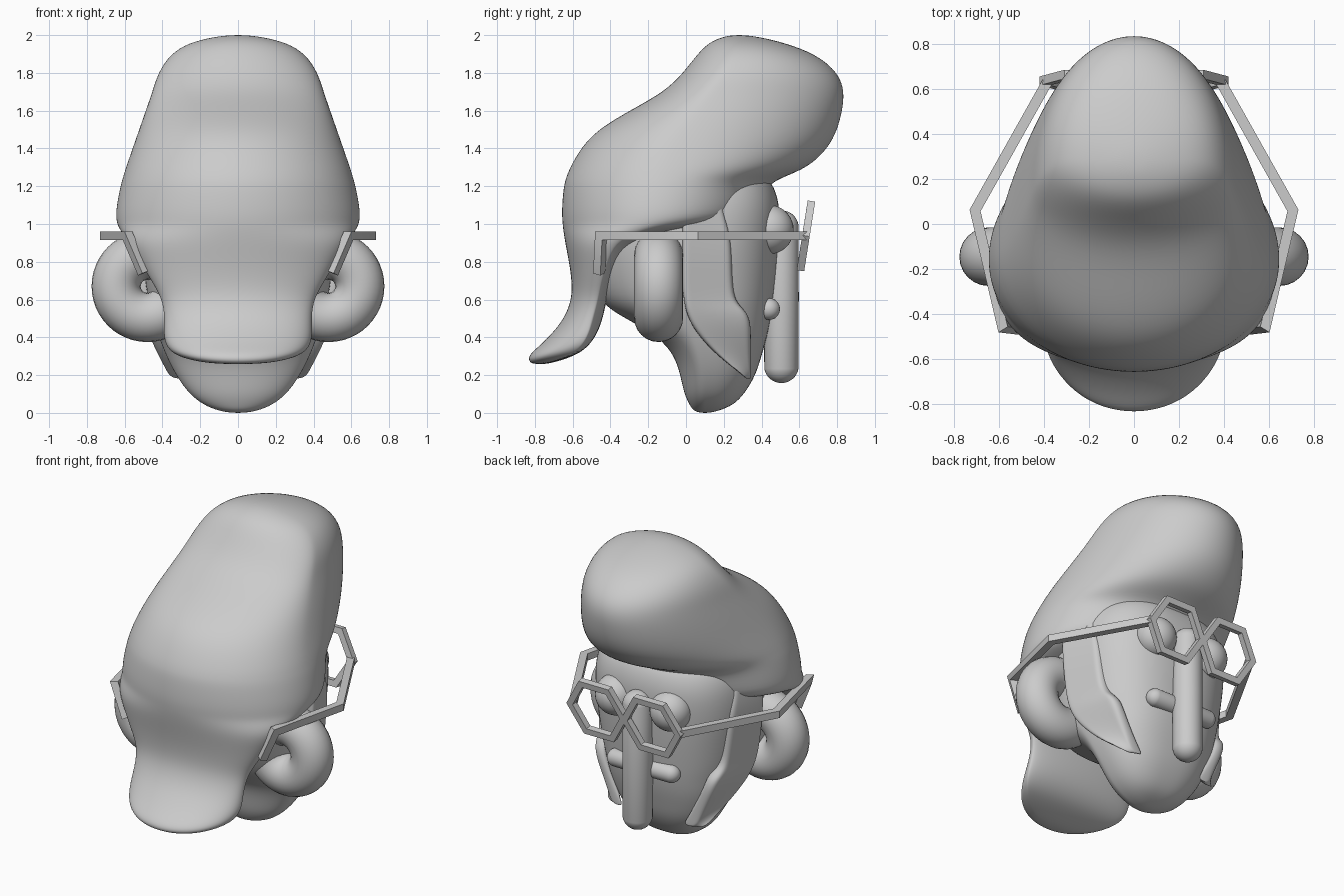
import bpy, bmesh, math
from mathutils import Vector, Matrix

if "Cube" in bpy.data.objects:
    bpy.data.objects.remove(bpy.data.objects["Cube"])


def finish(name, bm, subsurf=0, angle=180):
    bmesh.ops.recalc_face_normals(bm, faces=bm.faces)
    me = bpy.data.meshes.new(name)
    bm.to_mesh(me)
    bm.free()
    ob = bpy.data.objects.new(name, me)
    bpy.context.collection.objects.link(ob)
    bpy.ops.object.select_all(action='DESELECT')
    ob.select_set(True)
    bpy.context.view_layer.objects.active = ob
    bpy.ops.object.shade_smooth_by_angle(angle=math.radians(angle))
    if subsurf:
        m = ob.modifiers.new("smooth", 'SUBSURF')
        m.levels = m.render_levels = subsurf
    return ob


def loft(name, sections, power=2.0, n=40):
    """Egg-shaped rings: (z, back y, widest y, front y, half width)."""
    bm = bmesh.new()
    rings = []
    for z, yb, yc, yf, hw in sections:
        ring = []
        for i in range(n):
            a = 2 * math.pi * i / n
            c, s = math.cos(a), math.sin(a)
            p = power if s > 0 else 2.0
            u = math.copysign(abs(c) ** (2 / p), c)
            v = math.copysign(abs(s) ** (2 / p), s)
            ring.append(bm.verts.new((hw * u, yc + v * ((yf - yc) if s > 0 else (yc - yb)), z)))
        rings.append(ring)
    for a, b in zip(rings, rings[1:]):
        for i in range(n):
            j = (i + 1) % n
            bm.faces.new((a[i], a[j], b[j], b[i]))
    bm.faces.new(rings[0])
    bm.faces.new(rings[-1])
    return finish(name, bm, 2)


def bar(name, pts, r, up, closed=False):
    """Square bar swept along a path with mitred corners."""
    pts = [Vector(p) for p in pts]
    n = len(pts)
    t = [(pts[(i + 1) % n] - pts[i]).normalized() for i in range(n)]
    side = t[0].cross(Vector(up)).normalized()
    upv = side.cross(t[0])
    ring = [pts[0] + side * r * a + upv * r * b for a, b in ((1, 1), (-1, 1), (-1, -1), (1, -1))]
    bm = bmesh.new()
    rings = []
    for i in range(n):
        if closed:
            m = t[i - 1] + t[i]
        else:
            m = t[0] if i == 0 else t[n - 2] if i == n - 1 else t[i - 1] + t[i]
        d = t[max(i - 1, 0)]
        ring = [p + d * ((pts[i] - p).dot(m) / d.dot(m)) for p in ring]
        rings.append([bm.verts.new(p) for p in ring])
    for i in range(n if closed else n - 1):
        a, b = rings[i], rings[(i + 1) % n]
        for k in range(4):
            bm.faces.new((a[k], a[(k + 1) % 4], b[(k + 1) % 4], b[k]))
    if not closed:
        bm.faces.new(rings[0])
        bm.faces.new(rings[-1])
    return finish(name, bm, angle=30)


def capsule(name, half, r, matrix):
    bm = bmesh.new()
    bmesh.ops.create_uvsphere(bm, u_segments=32, v_segments=18, radius=r)
    for v in bm.verts:
        if abs(v.co.z) > 1e-4:
            v.co.z += math.copysign(half, v.co.z)
    bm.transform(matrix)
    return finish(name, bm)


# Head
loft("head", [
    (0.0, .08, .10, .12, .03), (.01, .04, .10, .17, .10), (.04, .02, .10, .25, .18),
    (.10, -.01, .10, .31, .26), (.2, -.03, .10, .37, .33), (.3, -.06, .08, .40, .38),
    (.4, -.14, .05, .43, .42), (.5, -.32, .0, .45, .45), (.58, -.46, -.02, .46, .475),
    (.75, -.52, -.03, .48, .50), (.9, -.54, -.03, .49, .52), (1.05, -.5, -.03, .50, .52),
    (1.15, -.45, -.03, .485, .50), (1.23, -.4, -.03, .45, .46), (1.29, -.3, 0, .38, .38),
    (1.32, -.15, .05, .25, .22)], power=2.6)

# Hair: duck tail, cap and overhanging quiff
loft("hair", [
    (.258, -.81, -.77, -.74, .10), (.275, -.835, -.70, -.67, .24), (.31, -.83, -.60, -.57, .345),
    (.36, -.77, -.55, -.51, .385), (.42, -.71, -.52, -.47, .395), (.5, -.645, -.50, -.44, .39),
    (.6, -.605, -.47, -.42, .40), (.7, -.605, -.45, -.40, .46), (.8, -.62, -.42, -.37, .52),
    (.9, -.64, -.38, -.30, .58), (.96, -.65, -.27, -.05, .62), (1.0, -.655, -.17, .33, .645),
    (1.07, -.66, -.15, .39, .65), (1.2, -.65, -.13, .42, .625), (1.25, -.635, -.12, .52, .61),
    (1.3, -.615, -.11, .65, .595), (1.4, -.56, -.07, .755, .56), (1.5, -.47, .0, .805, .525),
    (1.6, -.30, .08, .83, .49), (1.7, -.115, .15, .842, .455), (1.8, -.015, .22, .81, .425),
    (1.9, .06, .28, .69, .36), (1.96, .12, .29, .52, .26), (1.99, .19, .28, .39, .13),
    (2.0, .25, .28, .31, .04)])

# Paired parts
hexa = [math.radians(60 * k) for k in range(6)]
for s, tag in ((1, "right"), (-1, "left")):
    # Sideburn plate: rows of (z, back y, front y, x)
    rows = [(1.16, -.02, .19, .53), (1.06, -.02, .20, .54), (.95, -.02, .24, .54),
            (.8, -.02, .245, .53), (.65, -.02, .25, .51), (.58, -.01, .27, .50),
            (.53, .0, .33, .49), (.46, .03, .345, .47), (.38, .09, .345, .435),
            (.30, .17, .345, .395), (.23, .26, .345, .36), (.18, .32, .345, .33)]
    bm = bmesh.new()
    layers = []
    for depth in (0, .08):
        layers.append([[bm.verts.new((s * (x + .03 - .07 * k / 6 - depth), yb + (yf - yb) * k / 6, z))
                        for k in range(7)] for z, yb, yf, x in rows])
    outer, inner = layers
    for g in layers:
        for a, b in zip(g, g[1:]):
            for k in range(6):
                bm.faces.new((a[k], a[k + 1], b[k + 1], b[k]))
    rim = lambda g: g[0] + [r[-1] for r in g[1:-1]] + g[-1][::-1] + [r[0] for r in g[-2:0:-1]]
    o, i = rim(outer), rim(inner)
    for k in range(len(o)):
        j = (k + 1) % len(o)
        bm.faces.new((o[k], o[j], i[j], i[k]))
    finish("sideburn_" + tag, bm, 2)

    # Ear ring
    bpy.ops.mesh.primitive_torus_add(major_segments=48, minor_segments=24, major_radius=.165,
                                     minor_radius=.13, location=(s * .48, -.145, .67),
                                     rotation=(math.radians(90), 0, 0))
    bpy.context.object.name = "ear_" + tag
    bpy.ops.object.shade_smooth()

    # Eye
    capsule("eye_" + tag, 0, .13, Matrix.Translation((s * .2, .44, .97)))

    # Lens frame, leaning forward at the top
    pts = [(s * .2 + .195 * math.cos(a), .635 + .03 * math.sin(a), .937 + .19 * math.sin(a)) for a in hexa]
    bar("lens_frame_" + tag, pts, .02, (0, 1, -.16), closed=True)

    # Temple arm with hook behind the ear
    bar("temple_arm_" + tag, [(s * .385, .63, .938), (s * .705, .06, .938),
                              (s * .585, -.45, .938), (s * .50, -.46, .74)], .023, (0, 0, 1))

# Nose and mouth
capsule("nose", .365, .092, Matrix.Translation((0, .505, .615)))
capsule("mouth", .2, .058, Matrix.Translation((0, .44, .55)) @ Matrix.Rotation(math.pi / 2, 4, 'Y'))
